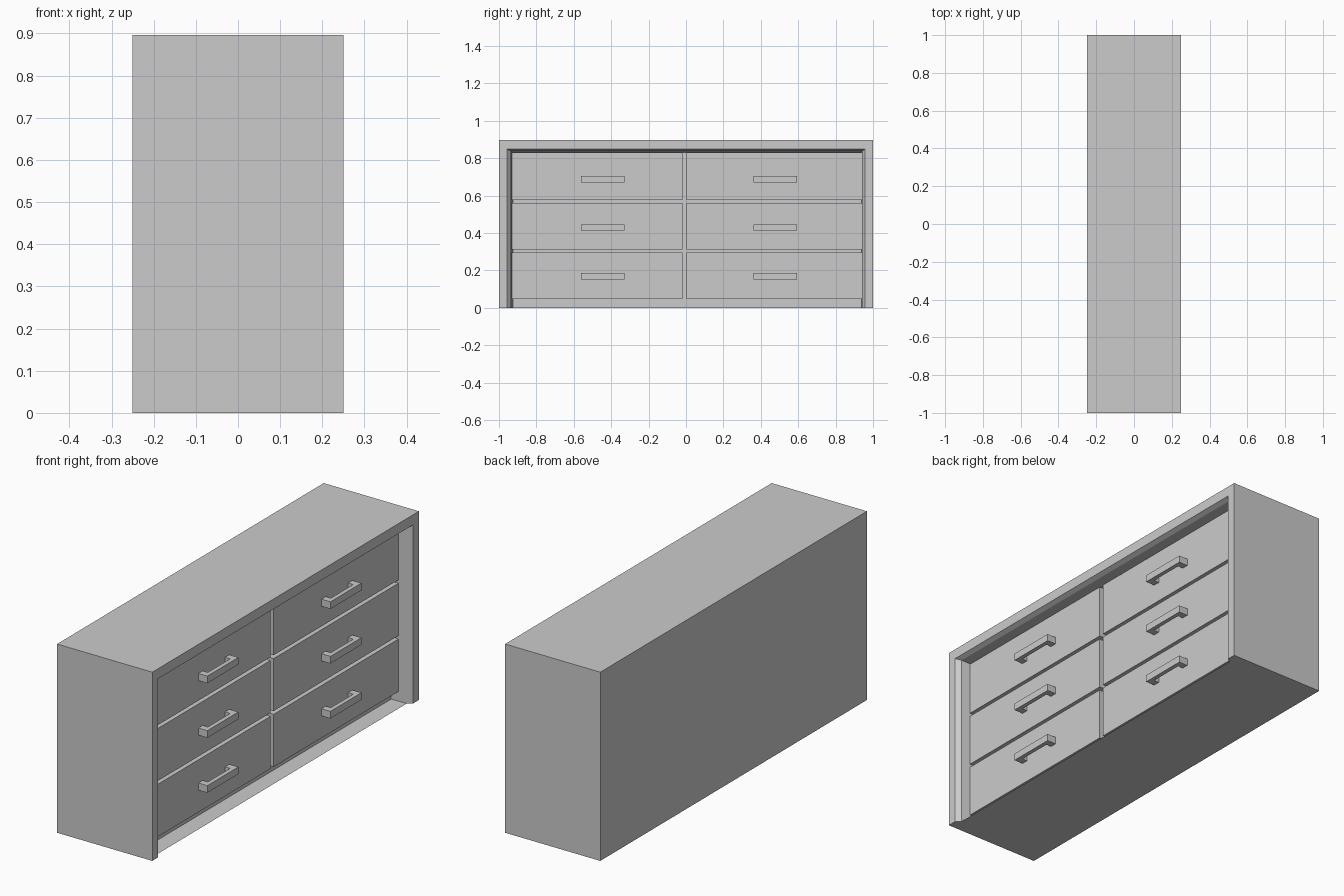
import bpy, bmesh

if "Cube" in bpy.data.objects:
    bpy.data.objects.remove(bpy.data.objects["Cube"])

H = 0.896          # overall height
BACK, FRONT = -0.25, 0.25


def finish(name, bm):
    bmesh.ops.recalc_face_normals(bm, faces=bm.faces)
    me = bpy.data.meshes.new(name)
    bm.to_mesh(me)
    bm.free()
    ob = bpy.data.objects.new(name, me)
    bpy.context.collection.objects.link(ob)
    return ob


def extrude_profile(name, pts, axis_vec):
    bm = bmesh.new()
    f = bm.faces.new([bm.verts.new(p) for p in pts])
    ext = bmesh.ops.extrude_face_region(bm, geom=[f], use_keep_orig=True)
    vs = [g for g in ext["geom"] if isinstance(g, bmesh.types.BMVert)]
    bmesh.ops.translate(bm, verts=vs, vec=axis_vec)
    return finish(name, bm)


def box(name, x0, x1, y0, y1, z0, z1):
    pts = [(x0, y0, z0), (x0, y1, z0), (x0, y1, z1), (x0, y0, z1)]
    return extrude_profile(name, pts, (x1 - x0, 0, 0))


# Carcass: one shell whose front opening steps inward through arch-shaped rings
bm = bmesh.new()
# each ring: x, left y, right y, top z
rings = [(BACK, -1, 1, H), (FRONT, -1, 1, H), (FRONT, -0.957, 0.957, 0.848),
         (0.228, -0.936, 0.941, 0.838), (0.147, -0.925, 0.939, 0.83)]
loops = [[bm.verts.new(p) for p in ((x, a, 0), (x, a, z), (x, b, z), (x, b, 0))]
         for x, a, b, z in rings]
for r, s in zip(loops, loops[1:]):
    for i in range(3):
        bm.faces.new((r[i], r[i + 1], s[i + 1], s[i]))
bm.faces.new(loops[0])
bm.faces.new(loops[-1])
bm.faces.new([l[0] for l in loops] + [l[3] for l in reversed(loops)])
bmesh.ops.triangulate(bm, faces=[f for f in bm.faces if len(f.verts) > 4])
finish("carcass", bm)

# Drawer fronts with bridge handles, two columns of three
DRAWER_X = 0.185
columns = [("left", -0.93, -0.02, -0.445), ("right", 0.003, 0.94, 0.478)]
rows = [("bottom", 0.046, 0.295, 0.168), ("middle", 0.311, 0.56, 0.429),
        ("top", 0.576, 0.83, 0.688)]
for side, y0, y1, hy in columns:
    for level, z0, z1, hz in rows:
        box(f"drawer_{level}_{side}", 0.14, DRAWER_X, y0, y1, z0, z1)
        a, b, back, out = hy - 0.116, hy + 0.116, DRAWER_X - 0.003, 0.232
        t, inner = 0.032, 0.212
        z = hz - 0.017
        outline = [(back, a, z), (out, a, z), (out, b, z), (back, b, z),
                   (back, b - t, z), (inner, b - t, z),
                   (inner, a + t, z), (back, a + t, z)]
        extrude_profile(f"handle_{level}_{side}", outline, (0, 0, 0.034))
